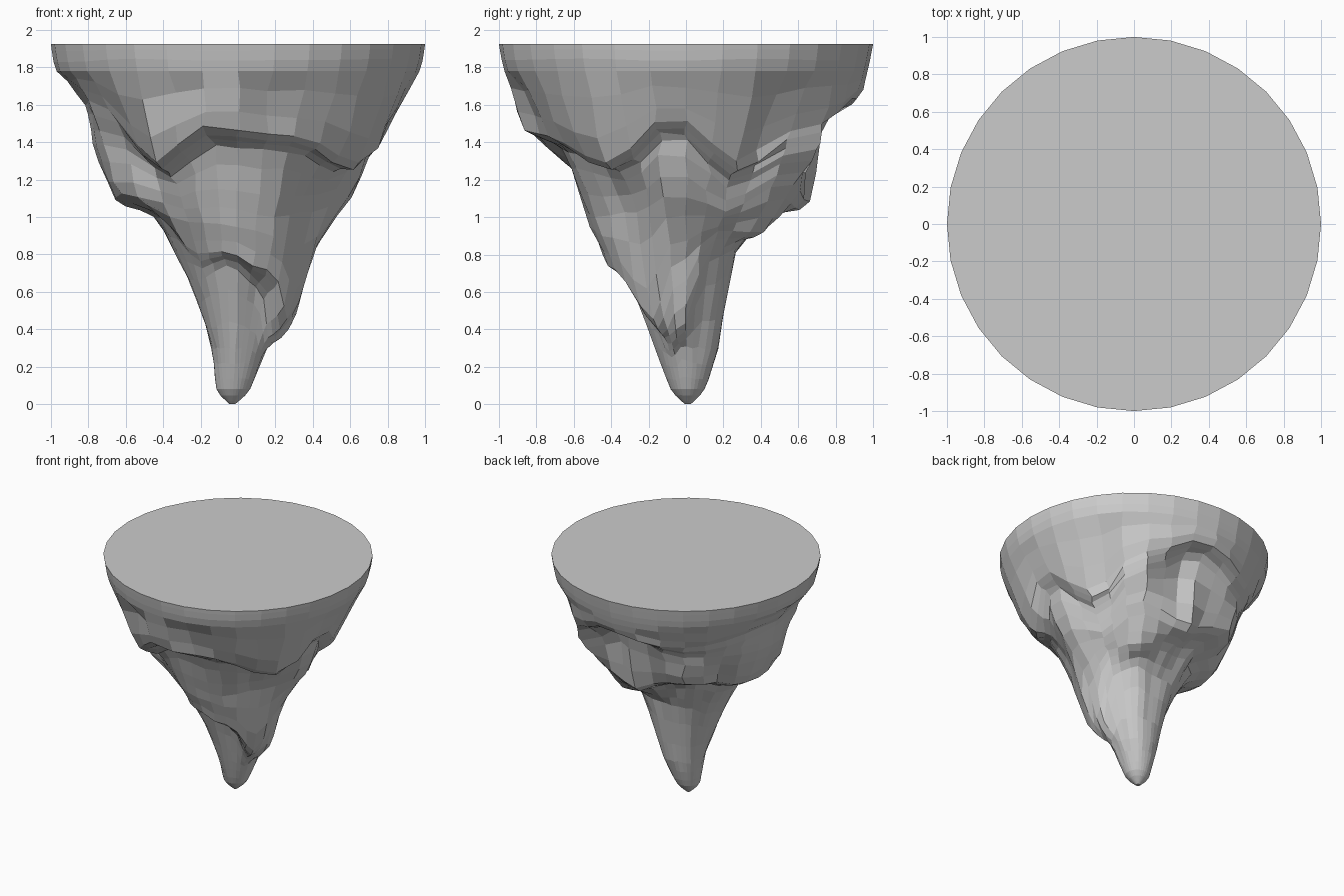
import bpy, bmesh, math, random

if "Cube" in bpy.data.objects:
    bpy.data.objects.remove(bpy.data.objects["Cube"])

random.seed(4)
SEGMENTS, STEPS, TOP = 32, 3, 1.925

# Rock profiles by compass angle: (radius, height) of the upper lip, upper recess,
# middle shelf, lower lip, lower recess and spike
PROFILES = {
    -125: [(.79, 1.29), (.63, 1.22), (.52, 1.05), (.39, .80), (.31, .68), (.15, .3)],
    -100: [(.88, 1.48), (.66, 1.38), (.55, 1.05), (.45, .82), (.34, .74), (.17, .3)],
    -68: [(.79, 1.43), (.68, 1.35), (.52, 1.0), (.41, .72), (.26, .62), (.16, .3)],
    -32: [(.78, 1.29), (.62, 1.24), (.48, 1.03), (.31, .45), (.20, .35), (.15, .25)],
    -6: [(.82, 1.53), (.71, 1.43), (.60, 1.12), (.37, .76), (.28, .40), (.17, .31)],
    24: [(.74, 1.30), (.62, 1.20), (.53, 1.03), (.43, .92), (.33, .76), (.17, .3)],
    52: [(.86, 1.49), (.81, 1.35), (.68, 1.18), (.50, .92), (.32, .83), (.18, .3)],
    85: [(.92, 1.64), (.75, 1.58), (.66, 1.08), (.46, 1.0), (.26, .80), (.17, .3)],
    125: [(.88, 1.56), (.80, 1.45), (.74, 1.2), (.46, 1.08), (.29, .80), (.16, .3)],
    170: [(.81, 1.60), (.78, 1.40), (.65, 1.09), (.46, 1.01), (.28, .72), (.13, .3)],
    207: [(.87, 1.62), (.77, 1.38), (.68, 1.12), (.45, .99), (.28, .66), (.13, .3)],
}

# Ridges (+) and grooves (-): angle, height, half width in degrees, half height, depth
BUMPS = [
    (-8, 1.28, 14, .16, .04), (38, 1.45, 9, .25, -.10), (58, 1.35, 9, .2, .03),
    (74, 1.35, 8, .25, -.08), (106, 1.15, 9, .22, -.10), (146, 1.2, 10, .22, -.09),
    (-140, 1.45, 9, .25, -.08), (-113, 1.7, 7, .2, -.05), (-78, 1.65, 8, .18, -.05),
    (-50, 1.15, 10, .2, -.04), (-18, .6, 20, .2, .03), (190, 1.6, 9, .2, -.03),
]


def bump_offset(deg, z):
    """Sum the ridges and grooves near this point."""
    total = 0
    for angle, height, w, h, depth in BUMPS:
        d = (deg - angle + 180) % 360 - 180
        total += depth * math.exp(-(d / w) ** 2 - ((z - height) / h) ** 2)
    return total


def blend_profile(angle):
    """Blend the two neighbouring profiles at this angle."""
    keys = list(PROFILES)
    while angle >= keys[0] + 360:
        angle -= 360
    i = max(k for k in range(len(keys)) if keys[k] <= angle)
    lo = keys[i]
    hi = keys[i + 1] if i + 1 < len(keys) else keys[0] + 360
    t = (angle - lo) / (hi - lo)
    t = (1 - math.cos(math.pi * t)) / 2
    a, b = PROFILES[lo], PROFILES[keys[(i + 1) % len(keys)]]
    mid = [tuple(p + (q - p) * t for p, q in zip(u, v)) for u, v in zip(a, b)]
    return [(1, TOP), (.97, 1.78)] + mid + [(.09, .08), (.015, .0)]


def smooth_path(pts):
    """Refine a profile with a gentle spline."""
    out = []
    for i in range(len(pts) - 1):
        p0, p1, p2 = pts[max(i - 1, 0)], pts[i], pts[i + 1]
        p3 = pts[min(i + 2, len(pts) - 1)]
        for s in range(STEPS):
            t = s / STEPS
            h = (2*t**3 - 3*t*t + 1, t**3 - 2*t*t + t, 3*t*t - 2*t**3, t**3 - t*t)
            out.append(tuple(h[0] * p1[k] + h[1] * .35 * (p2[k] - p0[k])
                             + h[2] * p2[k] + h[3] * .35 * (p3[k] - p1[k])
                             for k in (0, 1)))
    return out + [pts[-1]]


# Hanging rock: loft the profiles around the axis, with ridges and slight roughness
bm = bmesh.new()
columns = []
for s in range(SEGMENTS):
    deg = 360 * s / SEGMENTS
    column = []
    path = smooth_path(blend_profile(deg))
    for n, (r, z) in enumerate(path):
        a = math.radians(deg)
        if 3 < n < len(path) - 5:
            r = r * (1 + random.uniform(-.01, .01)) + bump_offset(deg, z)
            z += random.uniform(-.008, .008)
            a += random.uniform(-.02, .02)
        k = max(0, 1 - z / .5)
        column.append(bm.verts.new((r * math.cos(a) - .03 * k,
                                    r * math.sin(a) + .01 * k, max(z, 0))))
    columns.append(column)

for s in range(SEGMENTS):
    c, d = columns[s], columns[(s + 1) % SEGMENTS]
    for n in range(len(c) - 1):
        bm.faces.new((c[n], c[n + 1], d[n + 1], d[n]))

# Flat top and small blunt tip
bm.faces.new([c[0] for c in columns])
bm.faces.new([c[-1] for c in columns])
bmesh.ops.recalc_face_normals(bm, faces=bm.faces)

mesh = bpy.data.meshes.new("floating_rock")
bm.to_mesh(mesh)
bm.free()
rock = bpy.data.objects.new("floating_rock", mesh)
bpy.context.collection.objects.link(rock)
